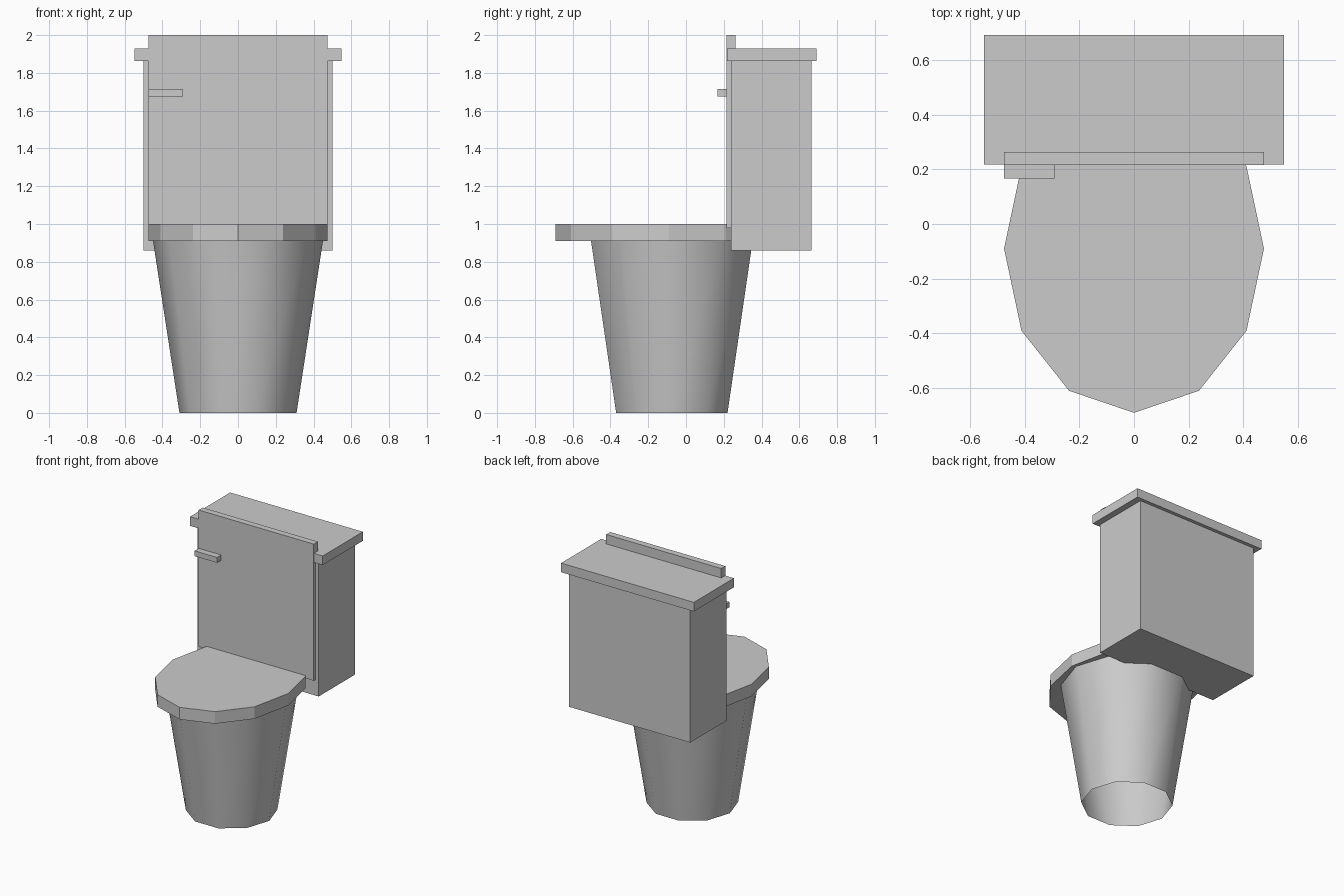
import bpy, bmesh, math

if "Cube" in bpy.data.objects:
    bpy.data.objects.remove(bpy.data.objects["Cube"])

# one plain grey for the whole model
grey = bpy.data.materials.new("light_grey")
grey.diffuse_color = (0.6, 0.6, 0.6, 1)
grey.use_nodes = True
grey.node_tree.nodes["Principled BSDF"].inputs["Base Color"].default_value = grey.diffuse_color


def finish(name, bm):
    bmesh.ops.recalc_face_normals(bm, faces=bm.faces[:])
    me = bpy.data.meshes.new(name)
    bm.to_mesh(me)
    bm.free()
    me.materials.append(grey)
    ob = bpy.data.objects.new(name, me)
    bpy.context.collection.objects.link(ob)
    return ob


def box(name, x, y, z):
    """Box from (min, max) ranges on each axis."""
    bm = bmesh.new()
    bmesh.ops.create_cube(bm, size=1)
    for v in bm.verts:
        v.co = [a + (c + 0.5) * (b - a) for c, (a, b) in zip(v.co, (x, y, z))]
    return finish(name, bm)


def ring(bm, n, cy, rx, ry, z):
    return [bm.verts.new((rx * math.cos(2 * math.pi * i / n),
                          cy + ry * math.sin(2 * math.pi * i / n), z))
            for i in range(n)]


def prism(name, n, cy, low, high, capped, smooth):
    """Elliptical prism or cone; low and high are (rx, ry, z)."""
    bm = bmesh.new()
    a, b = ring(bm, n, cy, *low), ring(bm, n, cy, *high)
    for i in range(n):
        j = (i + 1) % n
        bm.faces.new((a[i], a[j], b[j], b[i])).smooth = smooth
    if capped:
        bm.faces.new(a[::-1])
        bm.faces.new(b)
    return finish(name, bm)


# tapered bowl, open at the bottom
prism("bowl", 10, -0.075, (0.31, 0.31, 0), (0.45, 0.45, 0.912), False, True)
# oval seat, running back into the tank
prism("seat", 12, -0.09, (0.475, 0.6, 0.91), (0.475, 0.6, 1.0), True, False)
# raised seat lid against the tank
box("raised_lid", (-0.475, 0.475), (0.215, 0.263), (0.98, 2.0))
# tank, its cover and the flush handle
box("tank", (-0.5, 0.5), (0.238, 0.664), (0.86, 1.862))
box("tank_cover", (-0.548, 0.548), (0.217, 0.69), (1.862, 1.93))
box("flush_handle", (-0.475, -0.29), (0.167, 0.217), (1.674, 1.714))
